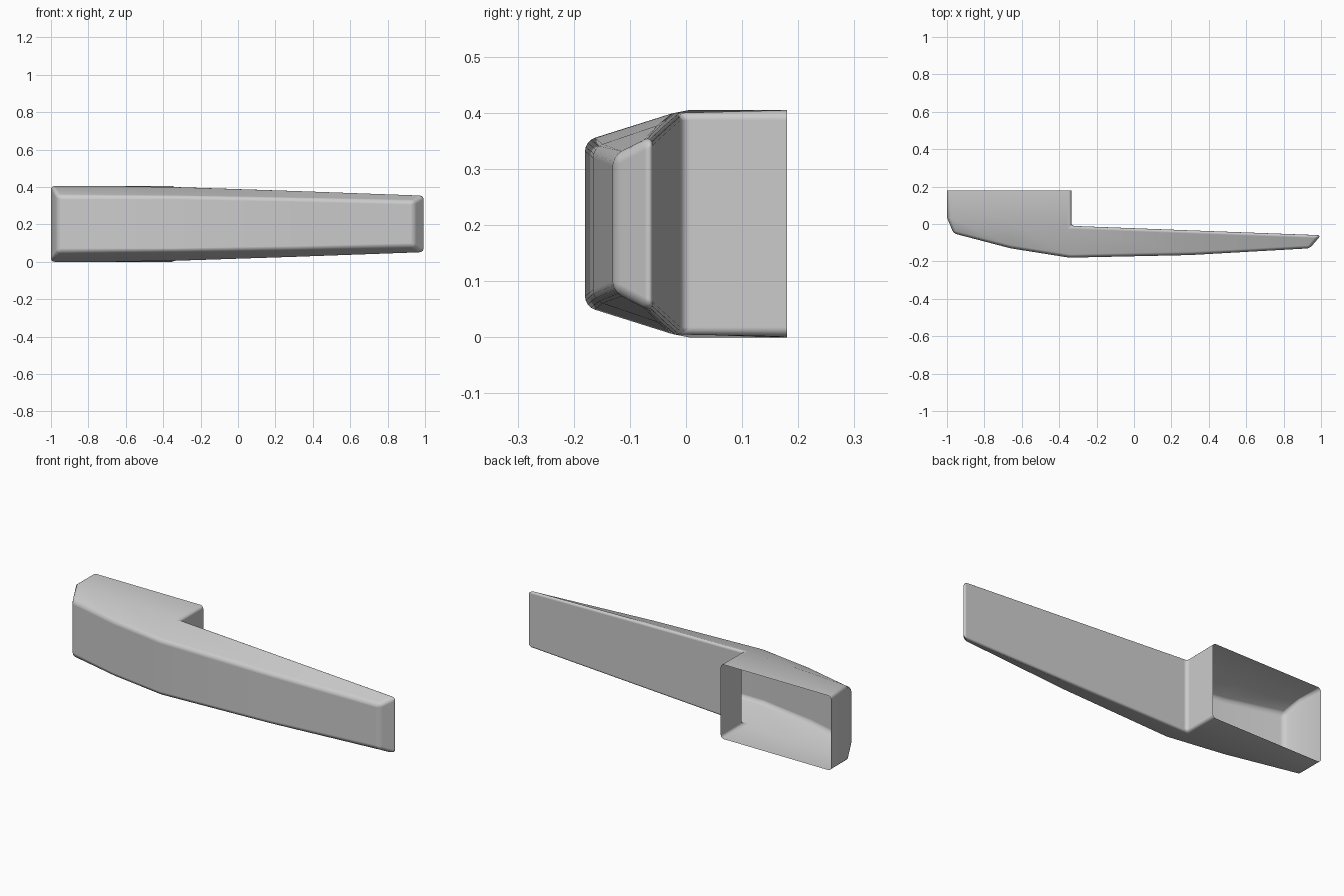
import bpy, bmesh, math

if "Cube" in bpy.data.objects:
    bpy.data.objects.remove(bpy.data.objects["Cube"])

ZC = 0.2025  # mid height, shape is mirrored above and below it

# (x, y, half height) rails running along the handle
BACK = [(-1, 0.18, 0.2025), (-0.66, 0.18, 0.2025), (-0.335, 0.18, 0.2025)]
MID = [(-1, 0.035, 0.2025), (-0.66, 0.005, 0.2025), (-0.335, -0.01, 0.2025),
       (0.3, -0.034, 0.181), (1, -0.06, 0.1575)]
FRONT = [(-0.965, -0.05, 0.148), (-0.66, -0.13, 0.148), (-0.345, -0.18, 0.1475),
         (0.3, -0.166, 0.136), (0.94, -0.13, 0.120)]

bm = bmesh.new()


def rail(points):
    return [(bm.verts.new((x, y, ZC + h)), bm.verts.new((x, y, ZC - h)))
            for x, y, h in points]


def side_strip(a, b):
    # matching upper and lower faces between two rails
    for s in (0, 1):
        for i in range(len(a) - 1):
            bm.faces.new((a[i][s], a[i + 1][s], b[i + 1][s], b[i][s]))


def upright(p, q):
    bm.faces.new((p[0], p[1], q[1], q[0]))


back, mid, front = rail(BACK), rail(MID), rail(FRONT)

# mounting box sides, tapered flanks
side_strip(back, mid[:3])
side_strip(mid, front)

# front face, rear of the arm
for i in range(4):
    upright(front[i], front[i + 1])
for i in (2, 3):
    upright(mid[i], mid[i + 1])

# slanted ends and box walls; the back of the box stays open
for p, q in ((mid[0], front[0]), (mid[4], front[4]), (back[0], mid[0]), (back[2], mid[2])):
    upright(p, q)

bmesh.ops.recalc_face_normals(bm, faces=bm.faces)
# make sure the front face points to -y
bm.faces.ensure_lookup_table()
ff = next(f for f in bm.faces if all(v in (front[2] + front[3]) for v in f.verts))
if ff.normal.y > 0:
    bmesh.ops.reverse_faces(bm, faces=bm.faces)

mesh = bpy.data.meshes.new("handle")
bm.to_mesh(mesh)
bm.free()
handle = bpy.data.objects.new("handle", mesh)
bpy.context.collection.objects.link(handle)
bpy.context.view_layer.objects.active = handle
handle.select_set(True)
bpy.ops.object.shade_smooth_by_angle(angle=math.radians(50))
for e in mesh.edges:
    e.use_edge_sharp = False

# rounded edges
bevel = handle.modifiers.new("rounding", 'BEVEL')
bevel.width = 0.018
bevel.segments = 4
bevel.limit_method = 'ANGLE'
bevel.angle_limit = math.radians(38)
bevel.harden_normals = True
